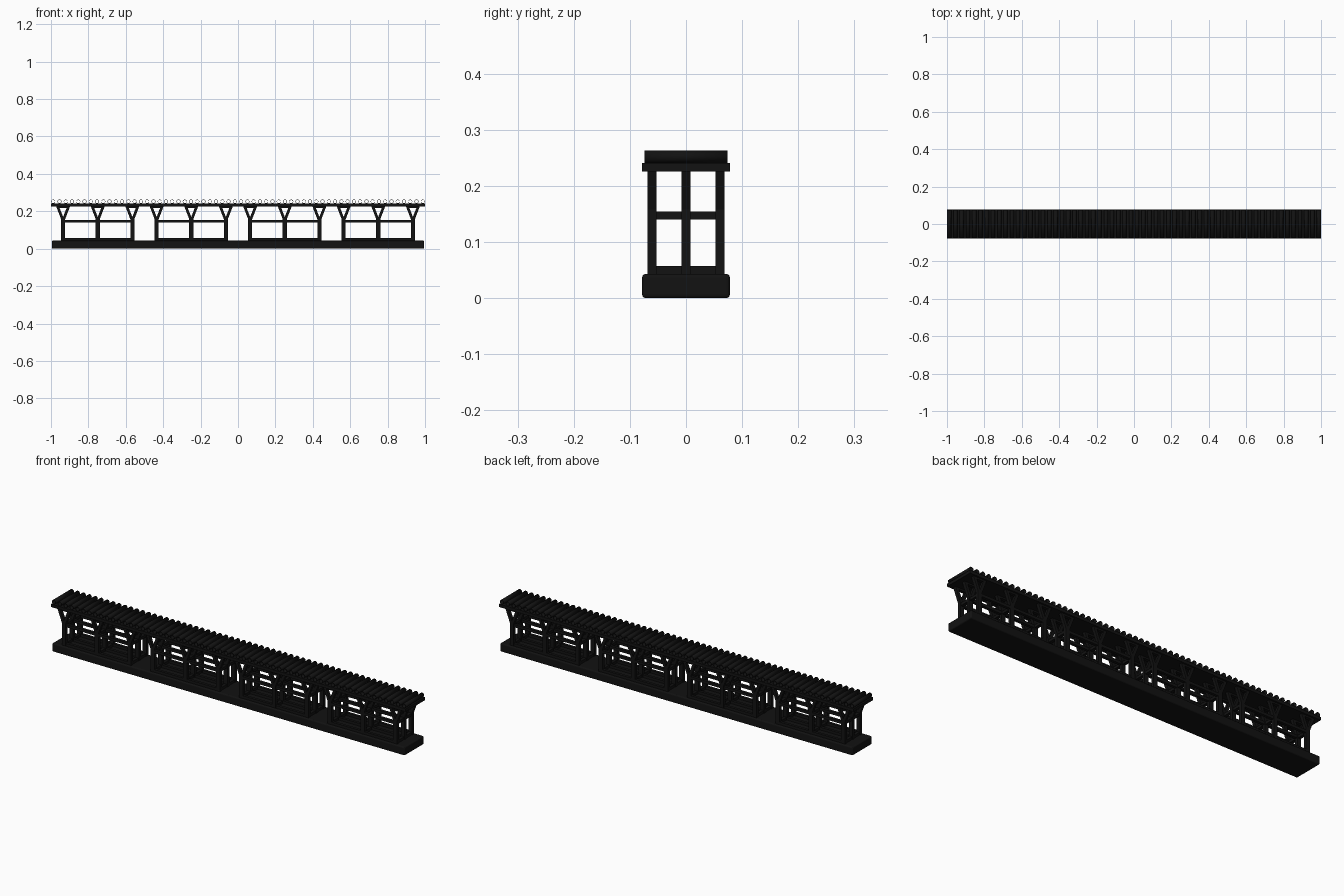
import bpy, bmesh, math
from mathutils import Matrix, Vector

if "Cube" in bpy.data.objects:
    bpy.data.objects.remove(bpy.data.objects["Cube"])

mat = bpy.data.materials.new("dark_timber")
mat.diffuse_color = (0.006, 0.006, 0.006, 1)
mat.use_nodes = True
mat.node_tree.nodes["Principled BSDF"].inputs["Base Color"].default_value = mat.diffuse_color


def finish(name, bm):
    bmesh.ops.recalc_face_normals(bm, faces=bm.faces[:])
    me = bpy.data.meshes.new(name)
    bm.to_mesh(me)
    bm.free()
    me.materials.append(mat)
    ob = bpy.data.objects.new(name, me)
    bpy.context.collection.objects.link(ob)
    return ob


def box(bm, x0, x1, y0, y1, z0, z1):
    m = Matrix.Translation(((x0 + x1) / 2, (y0 + y1) / 2, (z0 + z1) / 2)) @ \
        Matrix.Diagonal((x1 - x0, y1 - y0, z1 - z0, 1))
    bmesh.ops.create_cube(bm, size=1, matrix=m)


def prism(bm, pts, y0, y1):
    """Extrude an x-z outline along y."""
    f = bm.faces.new([bm.verts.new((x, y0, z)) for x, z in pts])
    r = bmesh.ops.extrude_face_region(bm, geom=[f])
    vs = [v for v in r["geom"] if isinstance(v, bmesh.types.BMVert)]
    bmesh.ops.translate(bm, verts=vs, vec=(0, y1 - y0, 0))


# Base slab with softened edges
bm = bmesh.new()
box(bm, -0.995, 0.995, -0.078, 0.078, 0, 0.043)
base = finish("base_slab", bm)
bev = base.modifiers.new("bevel", "BEVEL")
bev.width = 0.006
bev.segments = 3

# Roof plate
bm = bmesh.new()
box(bm, -1, 1, -0.078, 0.078, 0.226, 0.241)
finish("roof_plate", bm)

# Frames: four groups of three by three posts
rows = (-0.061, 0, 0.061)
h = 0.008
for g, cx in enumerate((-0.75, -0.25, 0.25, 0.75)):
    posts, arms, rails = bmesh.new(), bmesh.new(), bmesh.new()
    for dx in (-0.185, 0, 0.185):
        x = cx + dx
        for y in rows:
            # Post and its forked head
            box(posts, x - 0.011, x + 0.011, y - h, y + h, 0.04, 0.166)
            for s in (-1, 1):
                prism(arms, [(x + s * a, z) for a, z in
                             ((0, 0.158), (0.011, 0.158), (0.037, 0.226),
                              (0.022, 0.226), (0, 0.170))], y - h, y + h)
            box(arms, x - 0.03, x + 0.03, y - h, y + h, 0.218, 0.227)
        # Cross rails
        for z0, z1 in ((0.042, 0.057), (0.140, 0.154)):
            box(rails, x - h, x + h, -0.061, 0.061, z0, z1)
    # Long rails
    for y in rows:
        for z0, z1 in ((0.042, 0.057), (0.140, 0.154)):
            box(rails, cx - 0.185, cx + 0.185, y - 0.007, y + 0.007, z0, z1)
    finish(f"posts_{g}", posts)
    finish(f"fork_arms_{g}", arms)
    finish(f"rails_{g}", rails)

# Row of hollow rollers on top
bm = bmesh.new()
n = 60
for i in range(n):
    x = -0.988 + i * 1.976 / (n - 1)
    m = Matrix.Translation((x, 0, 0.252)) @ Matrix.Rotation(math.pi / 2, 4, "X")
    bmesh.ops.create_cone(bm, cap_ends=False, segments=12, radius1=0.011,
                          radius2=0.011, depth=0.148, matrix=m)
rollers = finish("rollers", bm)
for p in rollers.data.polygons:
    p.use_smooth = True
sol = rollers.modifiers.new("wall", "SOLIDIFY")
sol.thickness = 0.002
sol.offset = -1
